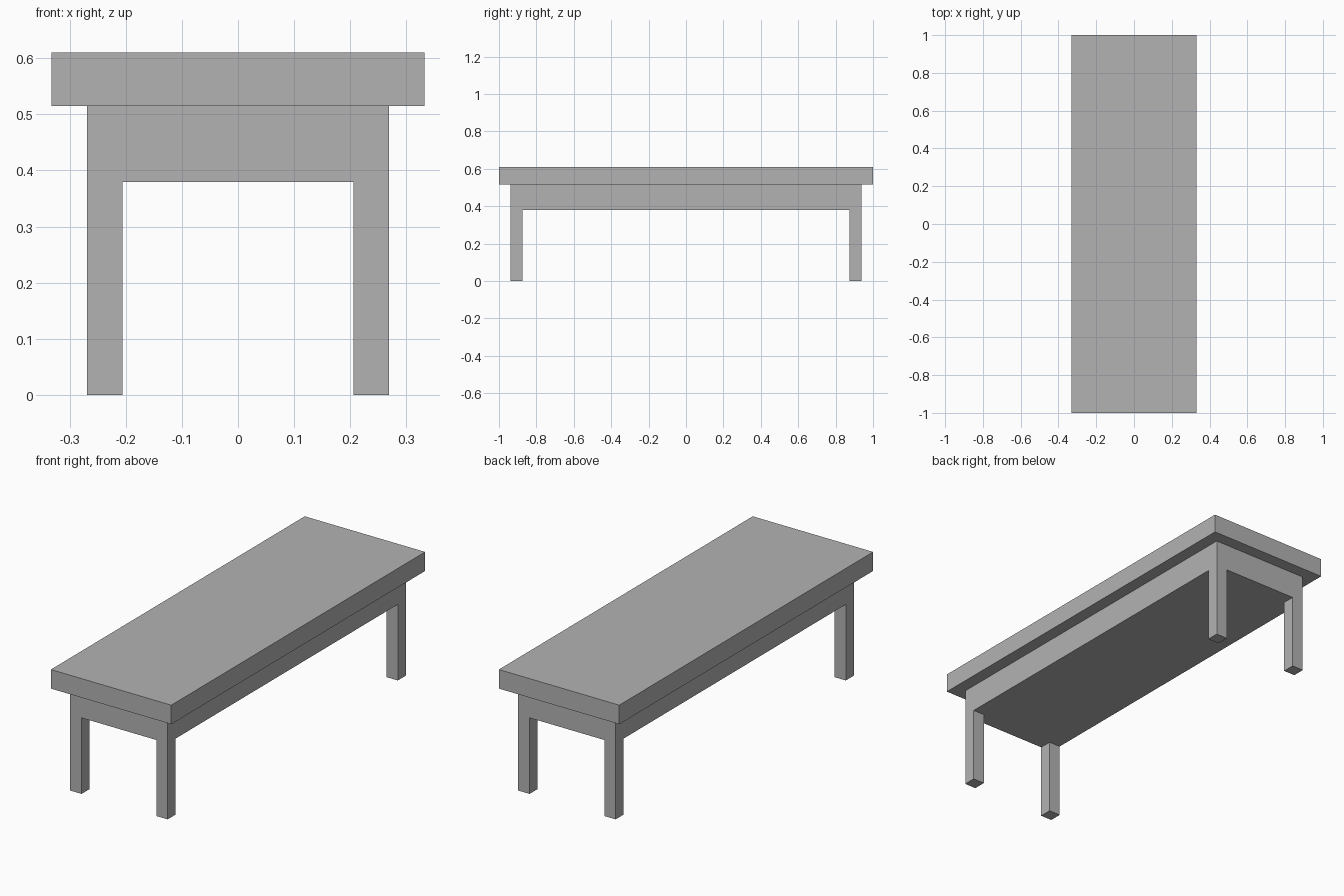
import bpy
import bmesh

default_cube = bpy.data.objects.get("Cube")
if default_cube:
    bpy.data.objects.remove(default_cube, do_unlink=True)

# One plain grey finish for the whole table
GREY = (0.45, 0.45, 0.45, 1.0)
grey = bpy.data.materials.new("plain_grey")
grey.use_nodes = True
grey.diffuse_color = GREY
grey.node_tree.nodes["Principled BSDF"].inputs["Base Color"].default_value = GREY


def add_object(name, bm):
    bmesh.ops.recalc_face_normals(bm, faces=bm.faces[:])
    mesh = bpy.data.meshes.new(name)
    bm.to_mesh(mesh)
    bm.free()
    mesh.materials.append(grey)
    obj = bpy.data.objects.new(name, mesh)
    bpy.context.collection.objects.link(obj)
    return obj


def slab(half_x, half_y, bottom, top):
    bm = bmesh.new()
    bmesh.ops.create_cube(bm, size=1)
    for v in bm.verts:
        v.co.x *= 2 * half_x
        v.co.y *= 2 * half_y
        v.co.z = top if v.co.z > 0 else bottom
    return bm


TOP, JOINT, APRON_BOTTOM = 0.61, 0.515, 0.379
BASE_X, BASE_Y, LEG = 0.269, 0.938, 0.063
INNER_X, INNER_Y = BASE_X - LEG, BASE_Y - LEG

# Table top
add_object("table_top", slab(0.332, 1.0, JOINT, TOP))

# Base: solid apron block, cut at the leg lines, with corners drawn down as legs
bm = slab(BASE_X, BASE_Y, APRON_BOTTOM, JOINT)
for axis, inner in ((0, INNER_X), (1, INNER_Y)):
    for side in (-1, 1):
        point, normal = [0, 0, 0], [0, 0, 0]
        point[axis], normal[axis] = side * inner, 1
        bmesh.ops.bisect_plane(bm, geom=bm.verts[:] + bm.edges[:] + bm.faces[:],
                               plane_co=point, plane_no=normal)

bm.normal_update()
corners = []
for f in bm.faces:
    c = f.calc_center_median()
    if f.normal.z < -0.5 and abs(c.x) > INNER_X and abs(c.y) > INNER_Y:
        corners.append(f)
for corner in corners:
    foot = bmesh.ops.extrude_discrete_faces(bm, faces=[corner])["faces"][0]
    for v in foot.verts:
        v.co.z = 0

# Merge the coplanar strips into clean flat faces
bmesh.ops.remove_doubles(bm, verts=bm.verts[:], dist=0.0001)
bmesh.ops.dissolve_limit(bm, angle_limit=0.01, verts=bm.verts[:], edges=bm.edges[:])
add_object("apron_and_legs", bm)
